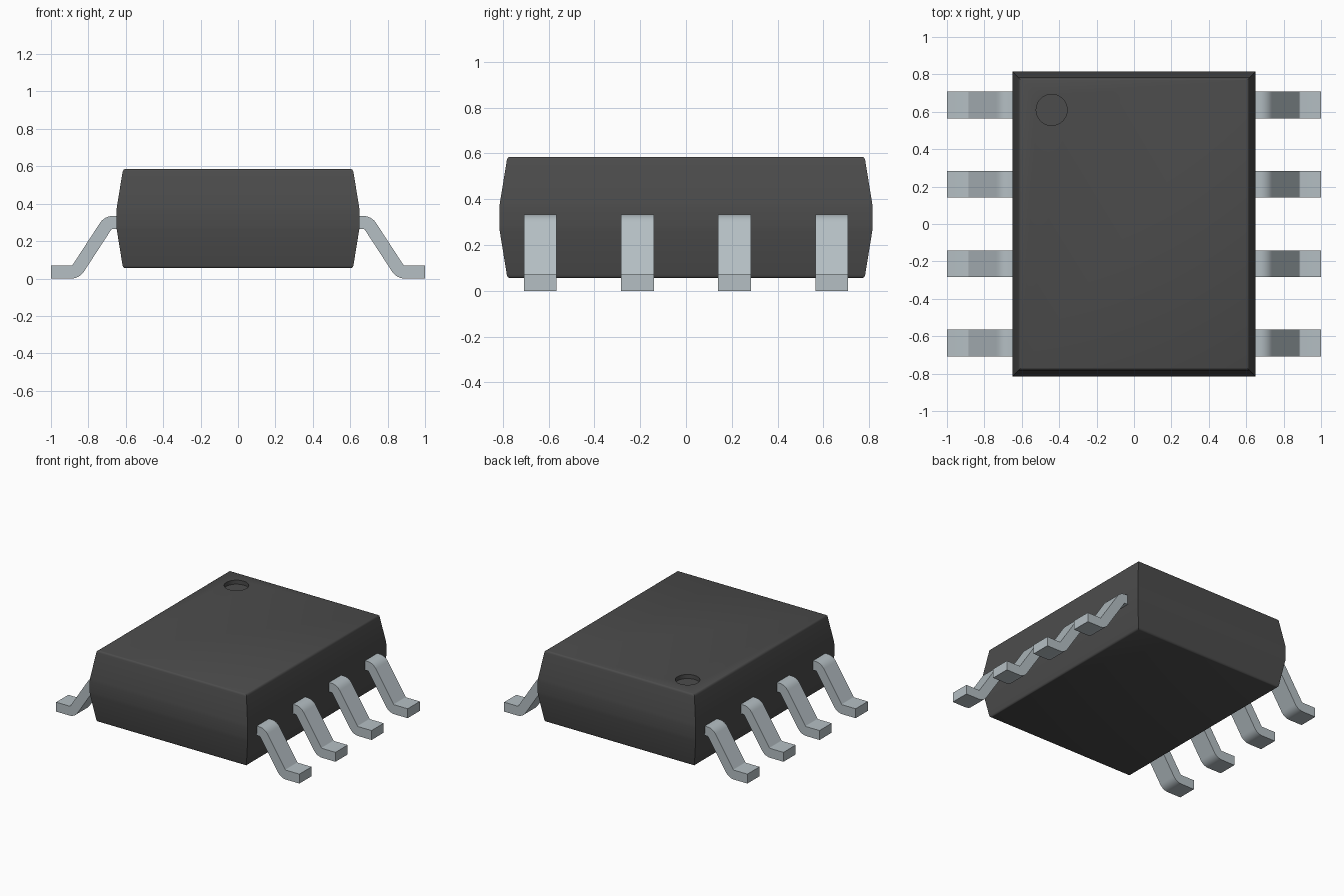
import bpy, bmesh, math
from mathutils import Vector

cube = bpy.data.objects.get("Cube")
if cube:
    bpy.data.objects.remove(cube, do_unlink=True)


def material(name, rgb, roughness):
    m = bpy.data.materials.new(name)
    m.use_nodes = True
    m.diffuse_color = (*rgb, 1)
    bsdf = m.node_tree.nodes["Principled BSDF"]
    bsdf.inputs["Base Color"].default_value = (*rgb, 1)
    bsdf.inputs["Roughness"].default_value = roughness
    return m


DARK = material("dark plastic", (0.072, 0.072, 0.072), 0.6)
METAL = material("grey metal", (0.46, 0.52, 0.55), 0.4)


def make_object(name, bm, mat):
    bmesh.ops.recalc_face_normals(bm, faces=bm.faces[:])
    mesh = bpy.data.meshes.new(name)
    bm.to_mesh(mesh)
    bm.free()
    mesh.materials.append(mat)
    ob = bpy.data.objects.new(name, mesh)
    bpy.context.collection.objects.link(ob)
    return ob


def select_only(ob):
    bpy.ops.object.select_all(action='DESELECT')
    ob.select_set(True)
    bpy.context.view_layer.objects.active = ob


def shade(ob, degrees):
    select_only(ob)
    bpy.ops.object.shade_smooth_by_angle(angle=math.radians(degrees))


# Body: stacked rectangles, widest at the waist, with softened rims
HALF_X, HALF_Y = 0.65, 0.815
LOW, HIGH = 0.055, 0.585
half_profile = [(0, 0.046), (0.003, 0.039), (0.008, 0.035), (0.014, 0.033),
                (0.205, 0.002), (0.228, 0)]           # (height from rim, inset)
rings = [(LOW + h, i) for h, i in half_profile]
rings += [(HIGH - h, i) for h, i in reversed(half_profile)]

bm = bmesh.new()
loops = []
for z, inset in rings:
    x, y = HALF_X - inset, HALF_Y - inset
    loops.append([bm.verts.new((sx * x, sy * y, z))
                  for sx, sy in ((-1, -1), (1, -1), (1, 1), (-1, 1))])
for a, b in zip(loops, loops[1:]):
    for i in range(4):
        j = (i + 1) % 4
        bm.faces.new((a[i], a[j], b[j], b[i]))
bm.faces.new(loops[0])
bm.faces.new(loops[-1])
body = make_object("body", bm, DARK)

# Round orientation dimple cut into the top
bm = bmesh.new()
bmesh.ops.create_cone(bm, cap_ends=True, segments=40, radius1=0.083,
                      radius2=0.083, depth=0.1)
bmesh.ops.translate(bm, verts=bm.verts[:], vec=(-0.44, 0.61, HIGH + 0.02))
cutter = make_object("dimple_cutter", bm, DARK)
cutter.hide_render = True
cut = body.modifiers.new("dimple", 'BOOLEAN')
cut.operation = 'DIFFERENCE'
cut.solver = 'EXACT'
cut.object = cutter
select_only(body)
bpy.ops.object.modifier_apply(modifier=cut.name)
bpy.data.objects.remove(cutter, do_unlink=True)
shade(body, 30)

# Lead centre line in x and z, bent twice
THICK, WIDTH, BEND = 0.07, 0.143, 0.045
path = [Vector(p) for p in ((0.60, 0.299), (0.695, 0.299),
                            (0.867, 0.035), (1.0, 0.035))]


def lead_outline():
    """Offset the filleted centre line to both sides."""
    upper, lower = [], []

    def add(point, angle):
        normal = Vector((-math.sin(angle), math.cos(angle))) * THICK / 2
        upper.append(point + normal)
        lower.append(point - normal)

    angles = [math.atan2((b - a).y, (b - a).x) for a, b in zip(path, path[1:])]
    add(path[0], angles[0])
    for corner, a0, a1 in zip(path[1:-1], angles, angles[1:]):
        turn = a1 - a0
        side = math.copysign(1, turn)
        back = BEND * math.tan(abs(turn) / 2)
        start = corner - Vector((math.cos(a0), math.sin(a0))) * back
        centre = start + Vector((-math.sin(a0), math.cos(a0))) * BEND * side
        for k in range(7):
            a = a0 + turn * k / 6
            add(centre - Vector((-math.sin(a), math.cos(a))) * BEND * side, a)
    add(path[-1], angles[-1])
    return upper, lower


def make_lead(name, side, y):
    upper, lower = lead_outline()
    bm = bmesh.new()
    sections = []
    for u, l in zip(upper, lower):
        sections.append([bm.verts.new((side * p.x, y + dy, p.y))
                         for p, dy in ((u, -WIDTH / 2), (u, WIDTH / 2),
                                       (l, WIDTH / 2), (l, -WIDTH / 2))])
    for a, b in zip(sections, sections[1:]):
        for i in range(4):
            j = (i + 1) % 4
            bm.faces.new((a[i], a[j], b[j], b[i]))
    bm.faces.new(sections[0])
    bm.faces.new(sections[-1])
    shade(make_object(name, bm, METAL), 30)


# Four leads along each long side
for side, label in ((1, "left"), (-1, "right")):
    for n, y in enumerate((-0.636, -0.212, 0.212, 0.636), 1):
        make_lead(f"{label}_lead_{n}", side, y)
